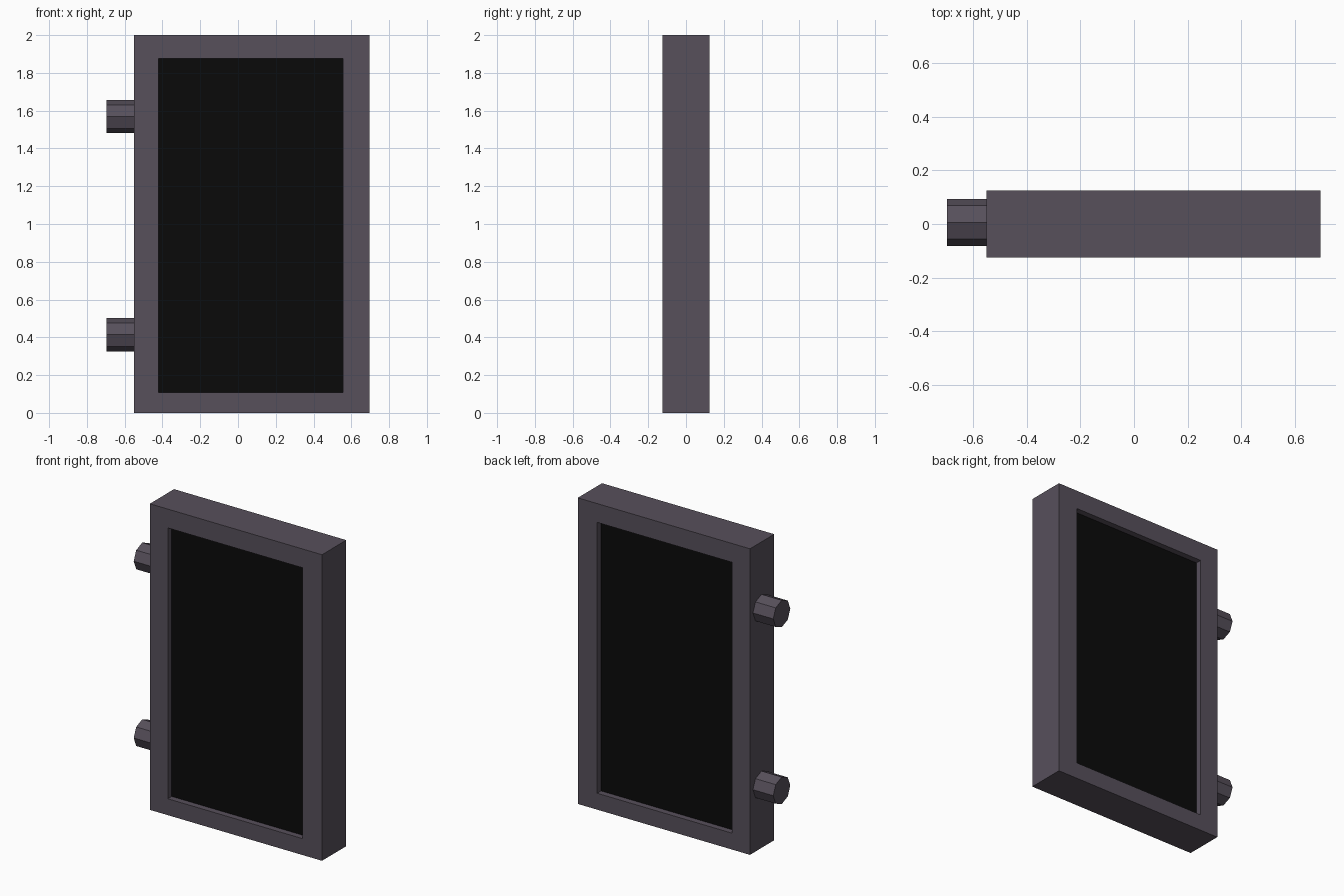
import bpy, bmesh
from math import pi

if "Cube" in bpy.data.objects:
    bpy.data.objects.remove(bpy.data.objects["Cube"])


def material(name, rgb):
    m = bpy.data.materials.new(name)
    m.diffuse_color = (*rgb, 1)
    m.use_nodes = True
    m.node_tree.nodes["Principled BSDF"].inputs["Base Color"].default_value = m.diffuse_color
    return m


casing = material("dark_casing", (0.095, 0.08, 0.105))
black = material("black_panel", (0.003, 0.003, 0.003))

X0, X1, Z0, Z1 = -0.55, 0.695, 0.0, 2.0      # outer frame
A0, A1, B0, B1 = -0.42, 0.555, 0.107, 1.877  # opening
HALF = 0.125                                 # half of frame depth
PANEL = 0.085                                # half of panel depth


def finish(bm, name, mat):
    bmesh.ops.recalc_face_normals(bm, faces=bm.faces)
    me = bpy.data.meshes.new(name)
    bm.to_mesh(me)
    bm.free()
    me.materials.append(mat)
    ob = bpy.data.objects.new(name, me)
    bpy.context.collection.objects.link(ob)
    return ob


def rect(bm, x0, x1, z0, z1, y):
    return [bm.verts.new((x, y, z)) for x, z in ((x0, z0), (x1, z0), (x1, z1), (x0, z1))]


# Frame: rectangular ring swept through the depth
bm = bmesh.new()
loops = [rect(bm, X0, X1, Z0, Z1, -HALF), rect(bm, X0, X1, Z0, Z1, HALF),
         rect(bm, A0, A1, B0, B1, HALF), rect(bm, A0, A1, B0, B1, -HALF)]
for k in range(4):
    a, b = loops[k], loops[(k + 1) % 4]
    for i in range(4):
        j = (i + 1) % 4
        bm.faces.new((a[i], a[j], b[j], b[i]))
finish(bm, "frame", casing)

# Panel: recessed on both sides, open rim hidden by the frame
bm = bmesh.new()
for y in (-PANEL, PANEL):
    vs = rect(bm, A0, A1, B0, B1, y)
    f = bm.faces.new(vs if y < 0 else vs[::-1])
me = finish(bm, "panel", black).data
# face each sheet outward
for p in me.polygons:
    if p.normal.y * p.center.y < 0:
        p.flip()

# Hinge pegs: octagonal, with corners pointing up and sideways
for name, z in (("lower_hinge_peg", 0.414), ("upper_hinge_peg", 1.569)):
    bpy.ops.mesh.primitive_cylinder_add(vertices=8, radius=0.088, depth=0.15,
                                        location=(-0.62, 0.006, z), rotation=(0, pi / 2, 0))
    peg = bpy.context.object
    peg.name = name
    peg.location.x = -0.695 + 0.075
    peg.scale.z = 1.02
    peg.data.materials.append(casing)
